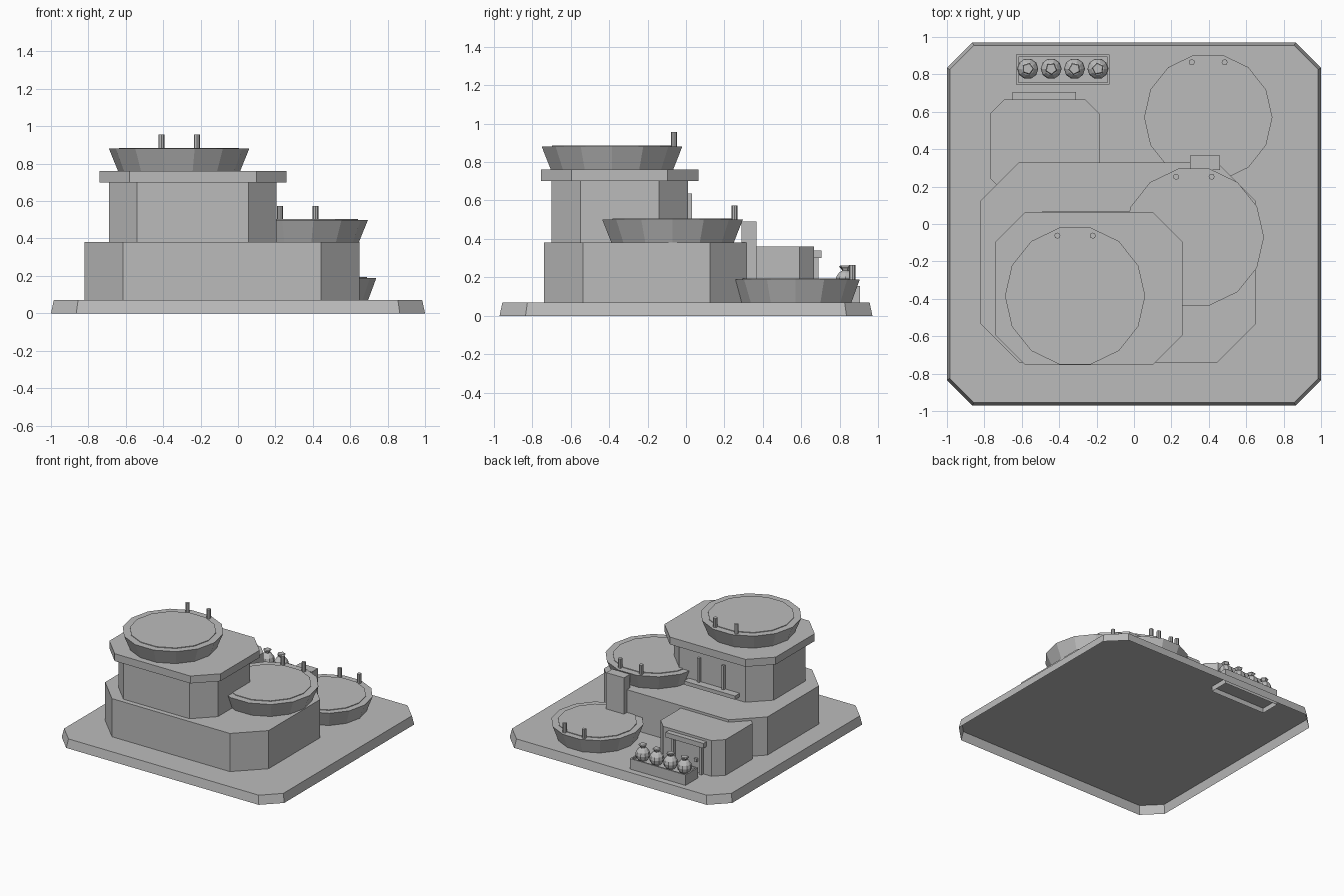
import bpy
import bmesh
from math import sin, cos, tau

if "Cube" in bpy.data.objects:
    bpy.data.objects.remove(bpy.data.objects["Cube"])

GREY = (0.5, 0.5, 0.5, 1)
plaster = bpy.data.materials.new("plain grey")
plaster.use_nodes = True
plaster.diffuse_color = GREY
plaster.node_tree.nodes["Principled BSDF"].inputs["Base Color"].default_value = GREY


def finish(name, bm):
    """Turn a bmesh into a flat shaded object."""
    mesh = bpy.data.meshes.new(name)
    bm.to_mesh(mesh)
    bm.free()
    mesh.materials.append(plaster)
    obj = bpy.data.objects.new(name, mesh)
    bpy.context.collection.objects.link(obj)
    return obj


def octagon(x0, x1, y0, y1, cut):
    """Rectangle with cut corners, counter-clockwise."""
    if cut == 0:
        return [(x0, y0), (x1, y0), (x1, y1), (x0, y1)]
    return [(x0 + cut, y0), (x1 - cut, y0), (x1, y0 + cut), (x1, y1 - cut),
            (x1 - cut, y1), (x0 + cut, y1), (x0, y1 - cut), (x0, y0 + cut)]


def ring(cx, cy, r, sides, turn=0):
    return [(cx + r * cos(tau * k / sides + turn), cy + r * sin(tau * k / sides + turn))
            for k in range(sides)]


def loft(name, layers, floor=True, rim=0, step=0):
    """Stack outlines (points, z); optionally inset the top face and step it."""
    bm = bmesh.new()
    rows = [[bm.verts.new((x, y, z)) for x, y in pts] for pts, z in layers]
    n = len(rows[0])
    for low, high in zip(rows, rows[1:]):
        for i in range(n):
            j = (i + 1) % n
            bm.faces.new((low[i], low[j], high[j], high[i]))
    top = bm.faces.new(rows[-1])
    if floor:
        bm.faces.new(rows[0][::-1])
    if rim:
        bm.normal_update()
        bmesh.ops.inset_region(bm, faces=[top], thickness=rim, use_even_offset=True)
        raised = bmesh.ops.extrude_face_region(bm, geom=[top])["geom"]
        verts = [v for v in raised if isinstance(v, bmesh.types.BMVert)]
        bmesh.ops.translate(bm, verts=verts, vec=(0, 0, step))
        if top.is_valid:
            bmesh.ops.delete(bm, geom=[top], context='FACES_ONLY')
    return finish(name, bm)


def block(name, x0, x1, y0, y1, z0, z1, cut=0, floor=True, rim=0, step=0):
    pts = octagon(x0, x1, y0, y1, cut)
    return loft(name, [(pts, z0), (pts, z1)], floor, rim, step)


# Ground slab, a hollow shell with slightly sloping sides
loft("base_slab", [(octagon(-1, 1, -0.97, 0.97, 0.135), 0),
                   (octagon(-0.985, 0.985, -0.955, 0.955, 0.13), 0.07)], floor=False)

# Main building tiers
block("lower_tier", -0.82, 0.65, -0.74, 0.33, 0.07, 0.38, 0.205, floor=False)
block("upper_tier", -0.69, 0.205, -0.70, 0.01, 0.38, 0.70, 0.15, floor=False)
block("roof_slab", -0.74, 0.26, -0.755, 0.065, 0.70, 0.76, 0.16)

# Flared round platforms, each with a raised deck and two posts
PLATFORMS = [("top", -0.315, -0.385, 0.76, 0.375, 0.095),
             ("middle", 0.32, -0.07, 0.38, 0.375, 0.095),
             ("ground", 0.397, 0.57, 0.07, 0.343, 0.0875)]
for name, cx, cy, z, r, spread in PLATFORMS:
    loft(name + "_platform", [(ring(cx, cy, r * 0.87, 14), z),
                              (ring(cx, cy, r, 14), z + 0.12)],
         floor=name != "ground", rim=r * 0.142, step=0.005)
    for side, label in ((-1, "right"), (1, "left")):
        post = ring(cx + side * spread, cy + r * 0.86, 0.016, 8)
        loft(f"{name}_platform_{label}_post", [(post, z + 0.12), (post, z + 0.195)])

# Lift shaft between the middle and ground platforms
block("shaft", 0.30, 0.46, 0.29, 0.367, 0.07, 0.49, floor=False)

# Rear shelf with two thin uprights on the upper tier
block("rear_shelf", -0.49, -0.03, 0.0, 0.07, 0.41, 0.44)
for label, x in (("left", -0.13), ("right", -0.35)):
    block(f"rear_{label}_upright", x - 0.01, x + 0.01, 0.0, 0.03, 0.44, 0.635)

# Rear hut with a framed doorway
block("hut", -0.77, -0.185, 0.17, 0.665, 0.07, 0.36, 0.075, floor=False)
block("door_lintel", -0.65, -0.31, 0.65, 0.705, 0.30, 0.34)
for label, x in (("left", -0.36), ("right", -0.61)):
    block(f"door_{label}_jamb", x - 0.012, x + 0.012, 0.65, 0.69, 0.07, 0.30, floor=False)
block("door_knob", -0.575, -0.55, 0.66, 0.685, 0.16, 0.185)

# Planter trough with a recessed top, sunk through the slab
block("trough", -0.63, -0.13, 0.745, 0.905, 0.03, 0.155,
      floor=False, rim=0.012, step=-0.02)

# Row of round jars with flared pentagonal stoppers
JAR = [(0.03, 0.13), (0.05, 0.155), (0.056, 0.18), (0.05, 0.205), (0.034, 0.226), (0.018, 0.235)]
STOPPER = [(0.018, 0.23), (0.02, 0.24), (0.033, 0.255), (0.028, 0.262)]
for k in range(4):
    x = -0.568 + k * 0.125
    loft(f"jar_{k + 1}", [(ring(x, 0.83, r, 10), z) for r, z in JAR])
    loft(f"jar_stopper_{k + 1}", [(ring(x, 0.83, r, 5, k), z) for r, z in STOPPER])
